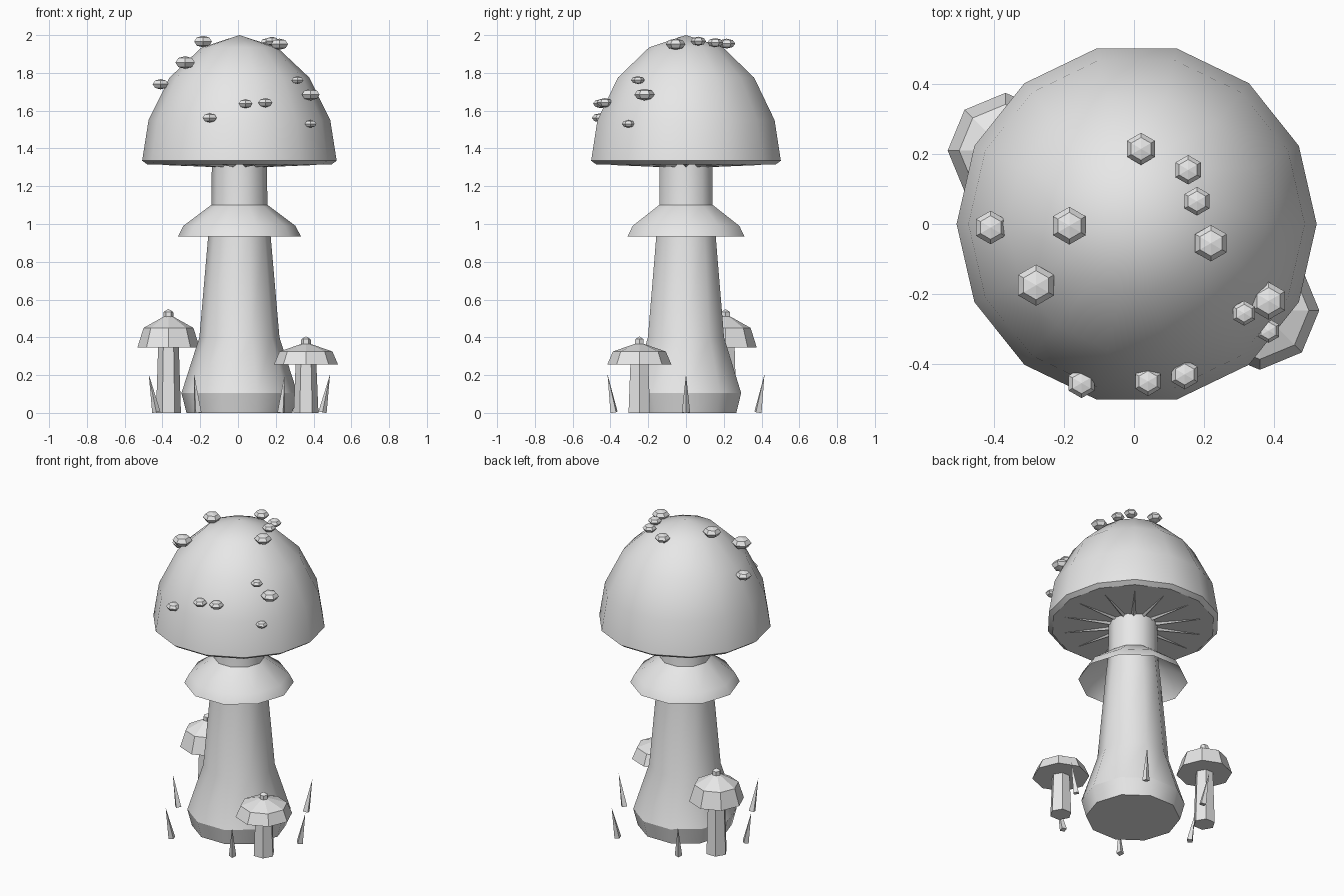
import bpy, bmesh, math
from mathutils import Matrix, Vector

cube = bpy.data.objects.get("Cube")
if cube:
    bpy.data.objects.remove(cube, do_unlink=True)

grey = bpy.data.materials.new("plain_grey")
grey.use_nodes = True
COLOUR = (0.8, 0.8, 0.8, 1)
grey.diffuse_color = COLOUR
grey.node_tree.nodes["Principled BSDF"].inputs["Base Color"].default_value = COLOUR

AXIS_X = 0.0075  # trunk and cap share this centre line


def lathe(name, profile, sides, matrix=Matrix(), phase=0.0, smooth=None):
    """Spin (radius, height) pairs, listed bottom to top, into a faceted solid."""
    bm = bmesh.new()
    rings = []
    for radius, height in profile:
        if radius == 0:
            rings.append([bm.verts.new((0, 0, height))] * sides)
        else:
            angles = [phase + math.tau * i / sides for i in range(sides)]
            rings.append([bm.verts.new((radius * math.cos(a), radius * math.sin(a), height))
                          for a in angles])
    for low, high in zip(rings, rings[1:]):
        for i in range(sides):
            j = (i + 1) % sides
            corners = [low[i], low[j], high[j], high[i]]
            bm.faces.new(list(dict.fromkeys(corners)))
    bm.transform(matrix)
    mesh = bpy.data.meshes.new(name)
    bm.to_mesh(mesh)
    bm.free()
    mesh.materials.append(grey)
    obj = bpy.data.objects.new(name, mesh)
    bpy.context.collection.objects.link(obj)
    if smooth:
        bpy.ops.object.select_all(action='DESELECT')
        obj.select_set(True)
        bpy.context.view_layer.objects.active = obj
        bpy.ops.object.shade_smooth_by_angle(angle=math.radians(smooth))
    return obj


def at(x, y, z=0.0):
    return Matrix.Translation((x, y, z))


def cone_between(name, start, end, radius, sides, flatten=1.0):
    """Pointed cone from start to end."""
    start, end = Vector(start), Vector(end)
    direction = end - start
    turn = direction.to_track_quat('Z', 'Y').to_matrix().to_4x4()
    squash = Matrix.Diagonal((flatten, 1, 1, 1))
    profile = [(0, 0), (radius, 0), (0, direction.length)]
    return lathe(name, profile, sides, Matrix.Translation(start) @ turn @ squash)


axis = at(AXIS_X, 0)

# Trunk: tapered foot, flared stem and hanging skirt
lathe("stem_foot", [(0, 0), (0.28, 0), (0.307, 0.105)], 10, axis, smooth=40)
lathe("stem", [(0.307, 0.105), (0.212, 0.4), (0.165, 0.94), (0.148, 1.1), (0.146, 1.33)],
      10, axis, smooth=40)
lathe("skirt", [(0.325, 0.935), (0.297, 0.99), (0.15, 1.1)], 10, axis, smooth=40)

# Large cap with a flat underside
lathe("cap", [(0, 1.315), (0.487, 1.315), (0.515, 1.335), (0.481, 1.55),
              (0.37, 1.775), (0.2, 1.935), (0, 2)], 14, axis, smooth=35)

# Gills: thin spokes below the cap
GILLS = 14
for i in range(GILLS):
    a = math.tau * i / GILLS
    c, s = math.cos(a), math.sin(a)
    cone_between("gill", (AXIS_X + 0.13 * c, 0.13 * s, 1.315),
                 (AXIS_X + 0.42 * c, 0.42 * s, 1.313), 0.014, 4)

# Cap spots: flattened six-sided beads, (x, y, z, radius)
spots = [
    (0.02, 0.215, 1.955, 0.046), (0.155, 0.155, 1.96, 0.042), (0.18, 0.065, 1.968, 0.041),
    (0.22, -0.055, 1.952, 0.052), (-0.185, -0.005, 1.966, 0.054), (-0.41, -0.01, 1.74, 0.048),
    (-0.28, -0.175, 1.855, 0.059), (0.315, -0.255, 1.762, 0.036), (0.385, -0.22, 1.685, 0.054),
    (0.385, -0.305, 1.53, 0.035), (0.04, -0.45, 1.637, 0.042), (0.145, -0.43, 1.642, 0.043),
    (-0.15, -0.455, 1.562, 0.043),
]
RINGS = 4
bead = []
for k in range(RINGS + 1):
    t = math.pi * k / RINGS
    bead.append((0 if k in (0, RINGS) else math.sin(t), -0.57 * math.cos(t)))
for x, y, z, r in spots:
    lathe("cap_spot", bead, 6, at(x, y, z) @ Matrix.Scale(r, 4), phase=math.pi / 2)


# Small mushrooms: hexagonal stem, eight-sided cap and a knob
def small_mushroom(x, y, rim, shoulder, peak, rim_radius, shoulder_radius):
    place = at(x, y)
    lathe("small_stem", [(0, 0), (0.066, 0), (0.055, rim), (0, rim)], 6, place)
    lathe("small_cap", [(0, rim), (rim_radius, rim), (shoulder_radius, shoulder),
                        (0.025, peak), (0, peak)], 8, place)
    lathe("small_knob", [(0, peak - 0.02), (0.027, peak - 0.02), (0.025, peak + 0.025),
                         (0, peak + 0.04)], 6, place)


small_mushroom(0.36, -0.247, 0.255, 0.325, 0.365, 0.17, 0.14)
small_mushroom(-0.368, 0.21, 0.345, 0.45, 0.51, 0.165, 0.132)

# Grass blades leaning outward around the foot
BLADES = 6
for i in range(BLADES):
    a = math.tau * i / BLADES
    c, s = math.cos(a), math.sin(a)
    cone_between("grass_blade", (AXIS_X + 0.44 * c, 0.44 * s, 0.003),
                 (AXIS_X + 0.48 * c, 0.48 * s, 0.205), 0.022, 4)
